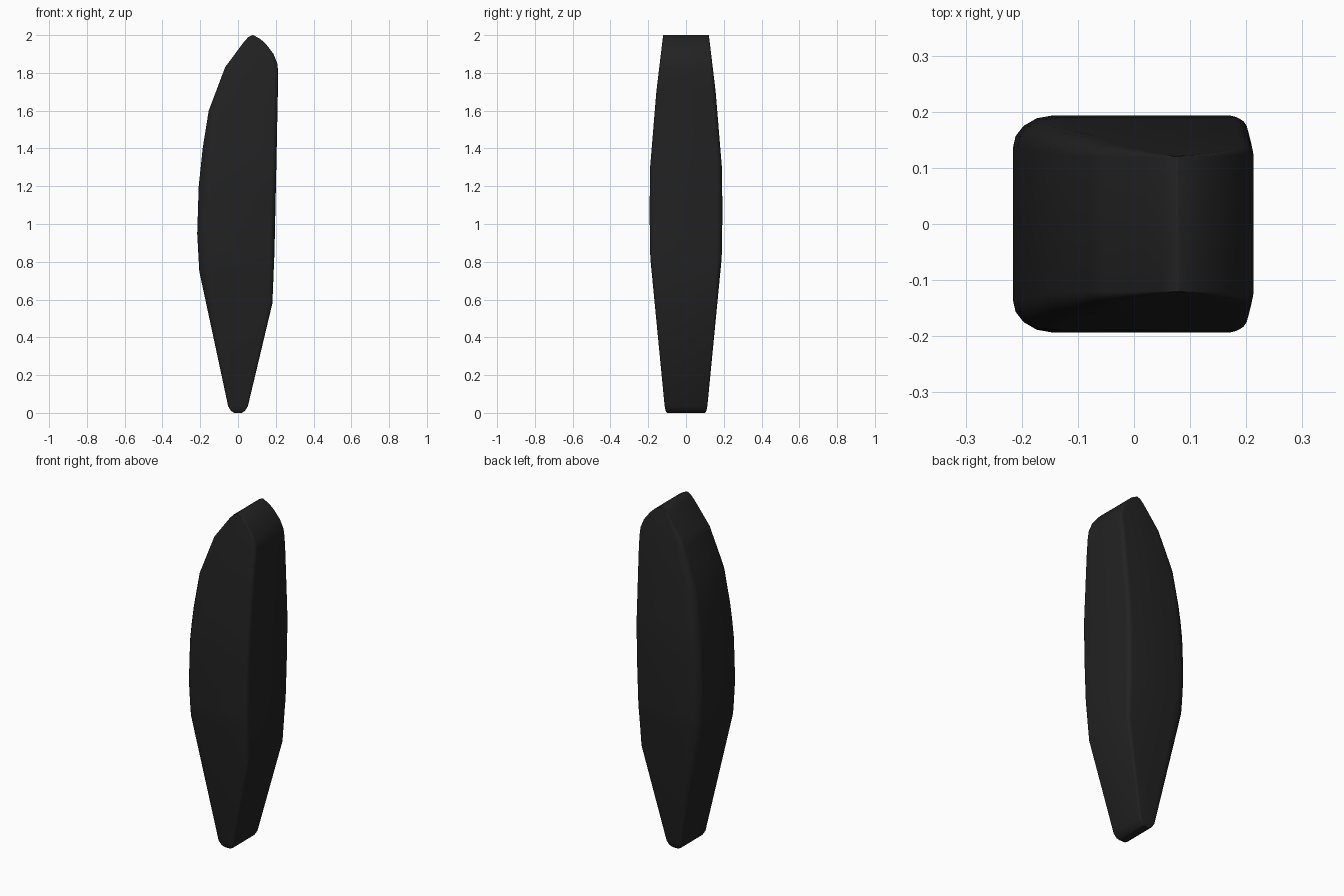
import bpy, bmesh, math

if "Cube" in bpy.data.objects:
    bpy.data.objects.remove(bpy.data.objects["Cube"])

# Front outline (z, x) for the left and right edges
LEFT = [(0, -.02), (.01, -.037), (.035, -.052), (.75, -.205), (.95, -.216), (1.2, -.208),
        (1.4, -.187), (1.6, -.155), (1.83, -.068), (1.965, .032), (1.99, .055), (2, .075)]
RIGHT = [(0, .02), (.01, .037), (.035, .052), (.58, .182), (.85, .193), (1.4, .205), (1.8, .213),
         (1.85, .208), (1.9, .188), (1.95, .15), (1.98, .118), (2, .08)]
# Half depth along the middle, and at the left and right edges
DEPTH = [(0, .1), (.01, .108), (.035, .113), (.82, .189), (1.06, .193), (1.3, .19), (1.7, .157), (2, .121)]
EDGE_L = [(0, .098), (.035, .106), (.75, .135), (1.3, .135), (1.75, .121), (2, .12)]
EDGE_R = [(0, .098), (.035, .106), (.6, .155), (1.3, .165), (1.6, .14), (1.8, .123), (2, .12)]
ROUND_L = [(0, .01), (.75, .065), (1.3, .065), (1.8, .04), (2, .005)]
ROUND_R = [(0, .01), (.6, .025), (1.3, .025), (1.8, .02), (2, .005)]
STEPS = 4


def sample(table, z):
    for (z0, v0), (z1, v1) in zip(table, table[1:]):
        if z <= z1:
            return v0 + (v1 - v0) * (z - z0) / (z1 - z0)
    return table[-1][1]


def section(z):
    xl, xr, yh = (sample(t, z) for t in (LEFT, RIGHT, DEPTH))
    half = (xr - xl) * .45
    side = []
    for x, s, edge, rad in ((xl, 1, EDGE_L, ROUND_L), (xr, -1, EDGE_R, ROUND_R)):
        ye, r = min(sample(edge, z), yh), min(sample(rad, z), half)
        arc = []
        for i in range(STEPS + 1):
            a = math.pi / 2 * i / STEPS
            arc.append((x + s * r * (1 - math.cos(a)), ye + (yh - ye) * math.sin(a)))
        side += arc if s > 0 else arc[::-1]
    return [(x, y, z) for x, y in side] + [(x, -y, z) for x, y in reversed(side)]


# Tapered pad lofted through the sections
levels = sorted({z for t in (LEFT, RIGHT, DEPTH) for z, _ in t})
bm = bmesh.new()
rings = [[bm.verts.new(p) for p in section(z)] for z in levels]
n = len(rings[0])
for a, b in zip(rings, rings[1:]):
    for i in range(n):
        j = (i + 1) % n
        bm.faces.new((a[i], a[j], b[j], b[i]))
bm.faces.new(rings[0])
bm.faces.new(rings[-1])
bmesh.ops.recalc_face_normals(bm, faces=bm.faces)
mesh = bpy.data.meshes.new("tapered_pad")
bm.to_mesh(mesh)
bm.free()
pad = bpy.data.objects.new("tapered_pad", mesh)
bpy.context.collection.objects.link(pad)

# Black finish
mat = bpy.data.materials.new("black")
mat.diffuse_color = (.016, .016, .016, 1)
mat.use_nodes = True
mat.node_tree.nodes["Principled BSDF"].inputs["Base Color"].default_value = mat.diffuse_color
mesh.materials.append(mat)

bpy.context.view_layer.objects.active = pad
pad.select_set(True)
bpy.ops.object.shade_smooth_by_angle(angle=math.radians(30))
